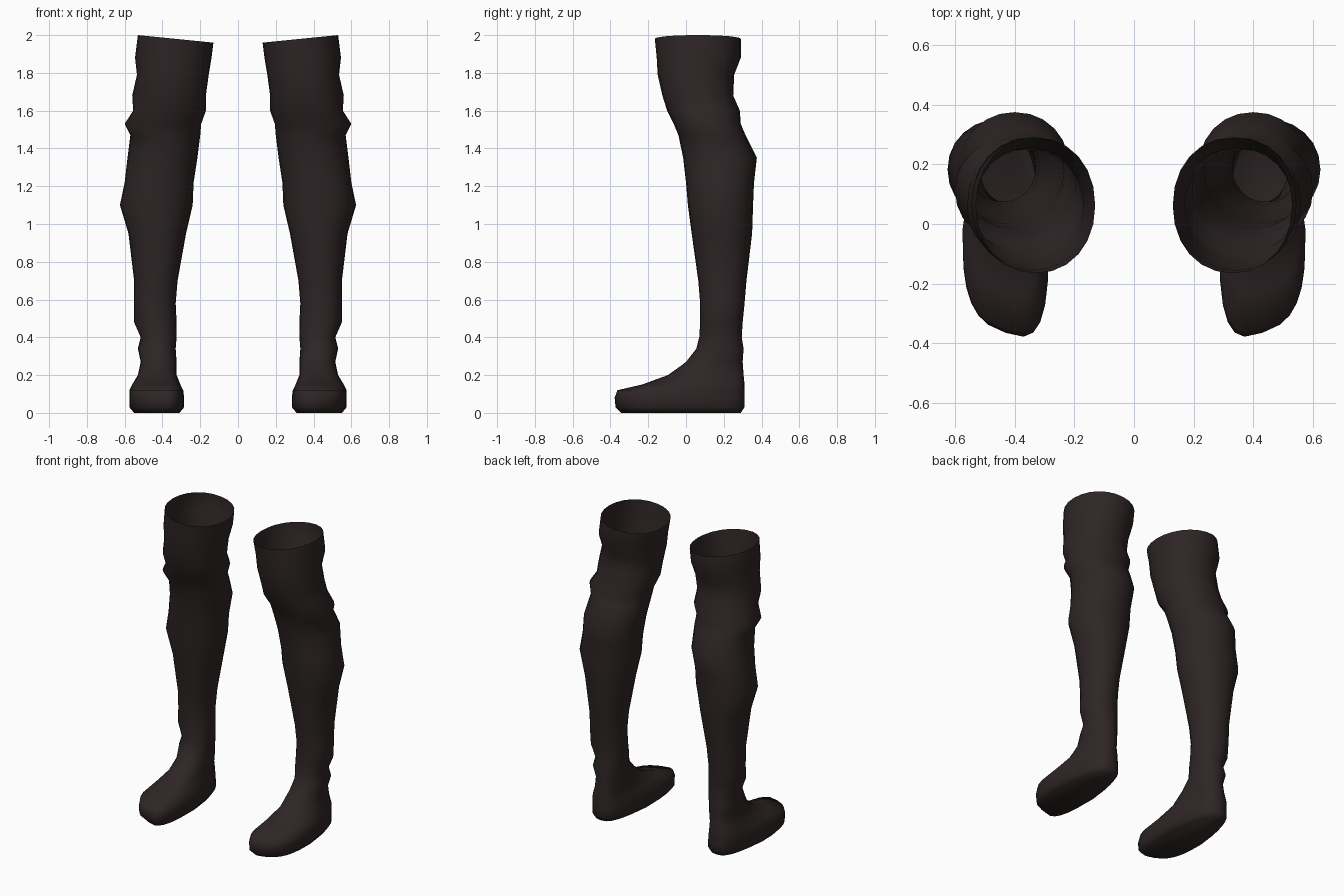
import bpy
import bmesh
from math import cos, sin, pi, copysign

SEGMENTS = 24

# Boot sections: height, inner x, outer x, front y, back y
SECTIONS = [
    (1.98, .13, .53, -.165, .29),
    (1.88, .14, .545, -.155, .29),
    (1.79, .155, .535, -.15, .255),
    (1.68, .17, .56, -.125, .25),
    (1.6, .17, .555, -.10, .285),
    (1.53, .195, .60, -.065, .29),
    (1.47, .20, .57, -.04, .315),
    (1.35, .215, .585, -.015, .375),
    (1.22, .235, .60, 0, .36),
    (1.1, .24, .625, .01, .355),
    (.95, .275, .58, .03, .35),
    (.7, .32, .55, .065, .32),
    (.58, .33, .55, .075, .31),
    (.48, .325, .55, .075, .30),
    (.4, .325, .515, .07, .295),
    (.34, .33, .53, .055, .305),
    (.27, .325, .515, 0, .30),
    (.2, .325, .53, -.09, .305),
    (.15, .305, .56, -.22, .31),
    (.12, .29, .575, -.35, .31),
    (.08, .285, .575, -.365, .31),
    (.03, .285, .575, -.36, .31),
    (0, .31, .55, -.33, .29),
]


def soft_power(value, exponent):
    """Signed power, used to square off an ellipse."""
    return copysign(abs(value) ** exponent, value)


def section_point(section, angle, is_rim):
    """One point on a section that changes from round leg to foot outline."""
    z, inner, outer, front, back = section
    foot = min(1, max(0, (.3 - z) / .16))
    exponent = .95 - .3 * foot
    across = soft_power(cos(angle), exponent)
    along = soft_power(sin(angle), exponent)
    # the heel is narrower than the ball of the foot
    narrowing = 1 - .28 * foot * max(0, along)
    x = (inner + outer) / 2 + (outer - inner) / 2 * across * narrowing
    # the toes slope back towards the outer side
    slope = .05 * foot * across * max(0, -along)
    y = (front + back) / 2 + (back - front) / 2 * along + slope
    # the rim of the opening is higher on the outer side
    if is_rim:
        z += .02 * across
    return x, y, z


def build_boot(name, side, material):
    bm = bmesh.new()
    rings = []
    for row, section in enumerate(SECTIONS):
        ring = []
        for step in range(SEGMENTS):
            x, y, z = section_point(section, 2 * pi * step / SEGMENTS, row == 0)
            ring.append(bm.verts.new((side * x, y, z)))
        rings.append(ring)
    # skin of the leg and foot
    for upper, lower in zip(rings, rings[1:]):
        for step in range(SEGMENTS):
            following = (step + 1) % SEGMENTS
            bm.faces.new((upper[step], lower[step], lower[following], upper[following]))
    # sole
    bm.faces.new(rings[-1])
    bmesh.ops.recalc_face_normals(bm, faces=bm.faces)
    mesh = bpy.data.meshes.new(name)
    bm.to_mesh(mesh)
    bm.free()
    mesh.materials.append(material)
    boot = bpy.data.objects.new(name, mesh)
    bpy.context.collection.objects.link(boot)
    bpy.ops.object.select_all(action='DESELECT')
    boot.select_set(True)
    bpy.context.view_layer.objects.active = boot
    bpy.ops.object.shade_smooth_by_angle(angle=pi / 3)
    return boot


default_cube = bpy.data.objects.get("Cube")
if default_cube:
    bpy.data.objects.remove(default_cube)

# Dark brown leather
leather = bpy.data.materials.new("dark_leather")
leather.use_nodes = True
colour = (.028, .019, .019, 1)
leather.diffuse_color = colour
leather.node_tree.nodes["Principled BSDF"].inputs["Base Color"].default_value = colour

for boot_name, boot_side in (("left_boot", 1), ("right_boot", -1)):
    build_boot(boot_name, boot_side, leather)
